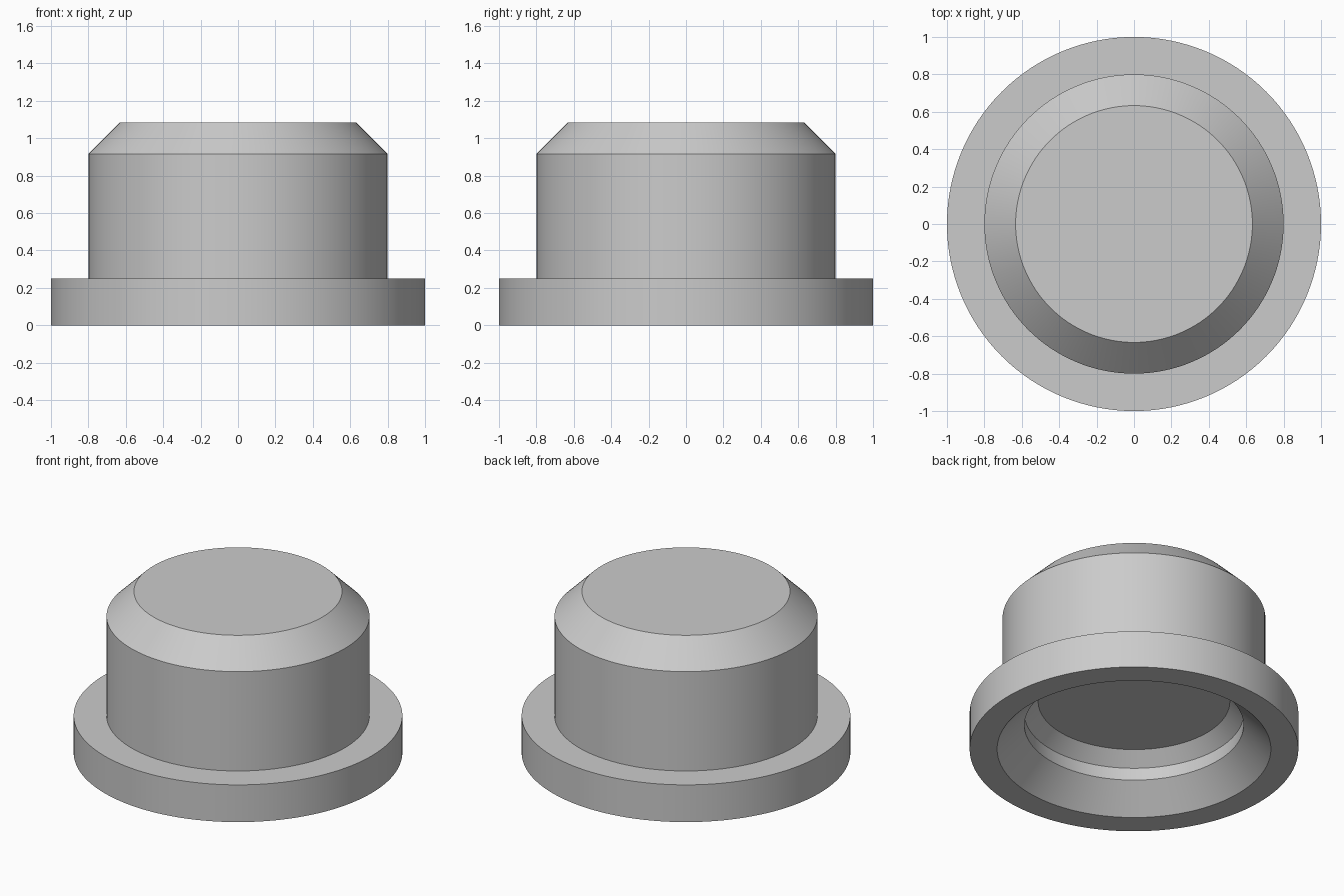
import bpy, bmesh, math

cube = bpy.data.objects.get("Cube")
if cube:
    bpy.data.objects.remove(cube, do_unlink=True)

# Plain grey material
grey = bpy.data.materials.new("plain_grey")
grey.use_nodes = True
colour = (0.6, 0.6, 0.6, 1)
grey.diffuse_color = colour
grey.node_tree.nodes["Principled BSDF"].inputs["Base Color"].default_value = colour

# Half profile (radius, height): outer top, body, flange, then recess underneath
profile = [
    (0, 1.083), (0.633, 1.083), (0.8, 0.917), (0.8, 0.25), (1, 0.25), (1, 0),
    (0.833, 0), (0.667, 0.167), (0.667, 0.25), (0.583, 0.333), (0, 0.333),
]

# Revolve the profile into a closed solid
bm = bmesh.new()
verts = [bm.verts.new((r, 0, z)) for r, z in profile]
edges = [bm.edges.new(pair) for pair in zip(verts, verts[1:])]
bmesh.ops.spin(bm, geom=verts + edges, cent=(0, 0, 0), axis=(0, 0, 1),
               angle=math.tau, steps=128, use_merge=True)
bmesh.ops.remove_doubles(bm, verts=bm.verts, dist=0.0001)
bmesh.ops.recalc_face_normals(bm, faces=bm.faces)

mesh = bpy.data.meshes.new("flanged_plug")
bm.to_mesh(mesh)
bm.free()
mesh.materials.append(grey)
plug = bpy.data.objects.new("flanged_plug", mesh)
bpy.context.collection.objects.link(plug)

# Smooth walls with crisp rims
bpy.ops.object.select_all(action="DESELECT")
plug.select_set(True)
bpy.context.view_layer.objects.active = plug
bpy.ops.object.shade_smooth_by_angle(angle=math.radians(30))
